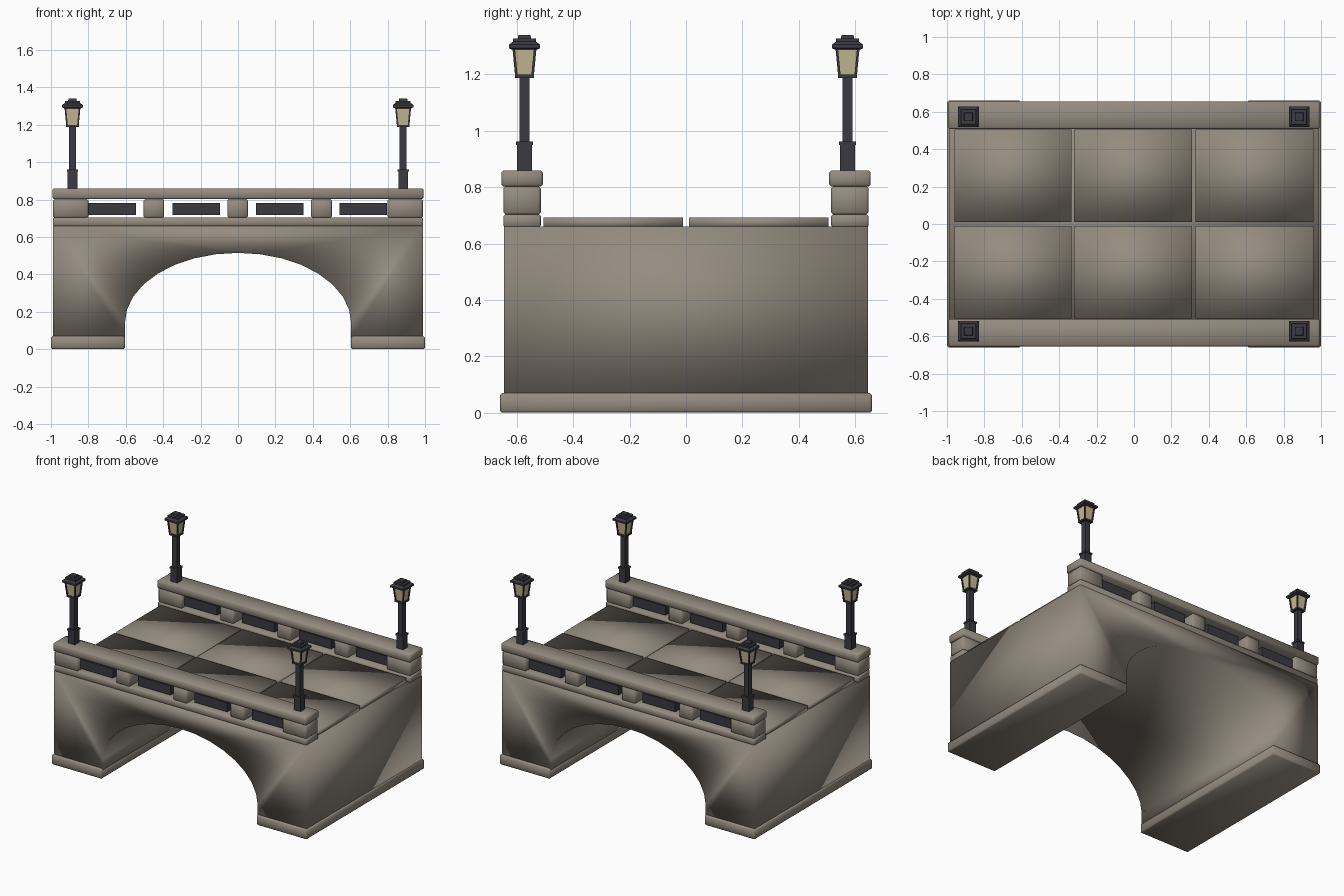
import bpy, bmesh, math
from mathutils import Vector

if "Cube" in bpy.data.objects:
    bpy.data.objects.remove(bpy.data.objects["Cube"])


def material(name, rgb):
    m = bpy.data.materials.new(name)
    m.diffuse_color = (*rgb, 1)
    m.use_nodes = True
    m.node_tree.nodes["Principled BSDF"].inputs["Base Color"].default_value = m.diffuse_color
    return m


STONE = material("warm grey stone", (0.30, 0.262, 0.215))
IRON = material("dark iron", (0.042, 0.042, 0.052))
GLASS = material("pale yellow glass", (0.56, 0.49, 0.30))


def finish(name, bm, mat, smooth=True):
    bmesh.ops.recalc_face_normals(bm, faces=bm.faces)
    for f in bm.faces:
        f.smooth = smooth
    me = bpy.data.meshes.new(name)
    bm.to_mesh(me)
    bm.free()
    me.materials.append(mat)
    ob = bpy.data.objects.new(name, me)
    bpy.context.collection.objects.link(ob)
    return ob


def box(name, x, y, z, mat, bevel=0.0, smooth=True):
    """Box from (min, max) ranges, optionally with chamfered edges."""
    bm = bmesh.new()
    bmesh.ops.create_cube(bm, size=1)
    for v in bm.verts:
        v.co = [(r[0] + r[1]) / 2 + c * (r[1] - r[0]) for r, c in zip((x, y, z), v.co)]
    if bevel:
        bmesh.ops.bevel(bm, geom=bm.edges[:], offset=bevel, segments=1, affect='EDGES')
    return finish(name, bm, mat, smooth)


def square_tower(name, cx, cy, sections, mat):
    """Square rings (width, height) joined upwards and capped."""
    bm = bmesh.new()
    rings = [[bm.verts.new((cx + sx * w / 2, cy + sy * w / 2, z))
              for sx, sy in ((-1, -1), (1, -1), (1, 1), (-1, 1))] for w, z in sections]
    for a, b in zip(rings, rings[1:]):
        for i in range(4):
            j = (i + 1) % 4
            bm.faces.new((a[i], a[j], b[j], b[i]))
    bm.faces.new(rings[0])
    bm.faces.new(rings[-1])
    return finish(name, bm, mat, False)


# Arched bridge body: profile extruded across the width
steps = 16
profile = [(-0.99, 0.06), (-0.605, 0.06)]
for i in range(steps + 1):
    a = math.pi * (1 - i / steps)
    profile.append((0.605 * math.cos(a), 0.14 + 0.375 * math.sin(a)))
profile += [(0.605, 0.06), (0.99, 0.06), (0.99, 0.66), (-0.99, 0.66)]
bm = bmesh.new()
face = bm.faces.new([bm.verts.new((x, -0.645, z)) for x, z in profile])
ext = bmesh.ops.extrude_face_region(bm, geom=[face])
bmesh.ops.translate(bm, vec=(0, 1.29, 0),
                    verts=[g for g in ext["geom"] if isinstance(g, bmesh.types.BMVert)])
finish("arch_body", bm, STONE)

# Footings
box("footing_left", (-1, -0.605), (-0.66, 0.66), (0, 0.07), STONE, 0.008)
box("footing_right", (0.605, 1), (-0.66, 0.66), (0, 0.07), STONE, 0.008)

# Deck slabs
for x in ((-0.96, -0.335), (-0.32, 0.31), (0.33, 0.96)):
    for y in ((-0.505, -0.01), (0.01, 0.505)):
        box("deck_slab", x, y, (0.655, 0.693), STONE)

# Parapets, one on each side
for s in (-1, 1):
    def across(a, b):
        return tuple(sorted((s * a, s * b)))
    box("parapet_base", (-0.99, 0.99), across(0.515, 0.648), (0.657, 0.704), STONE, 0.007)
    box("parapet_coping", (-0.992, 0.992), across(0.508, 0.655), (0.802, 0.86), STONE, 0.008)
    for x in ((-0.988, -0.80), (-0.505, -0.395), (-0.057, 0.053), (0.39, 0.502), (0.80, 0.988)):
        box("parapet_block", x, across(0.515, 0.648), (0.702, 0.804), STONE, 0.009)
    for c in (-0.672, -0.222, 0.222, 0.67):
        box("iron_panel", (c - 0.127, c + 0.127), across(0.545, 0.62), (0.717, 0.782), IRON, 0, False)

# Lamps on the four parapet ends
for cx in (-0.885, 0.883):
    for cy in (-0.573, 0.573):
        # Stepped post up to the lantern tray
        square_tower("lamp_post", cx, cy,
                     [(0.052, 0.855), (0.052, 0.95), (0.06, 0.95), (0.06, 0.962),
                      (0.037, 0.962), (0.037, 1.188), (0.068, 1.188), (0.068, 1.2)], IRON)
        square_tower("lantern_glass", cx, cy, [(0.055, 1.2), (0.073, 1.293)], GLASS)
        # Tiered roof
        square_tower("lantern_roof", cx, cy,
                     [(0.088, 1.288), (0.11, 1.293), (0.11, 1.306), (0.08, 1.317),
                      (0.08, 1.327), (0.047, 1.327), (0.043, 1.34)], IRON)
        # Leaning corner bars
        bm = bmesh.new()
        for sx in (-1, 1):
            for sy in (-1, 1):
                geo = bmesh.ops.create_cube(bm, size=1)
                for v in geo["verts"]:
                    top = v.co.z > 0
                    off = 0.038 if top else 0.029
                    v.co = Vector((cx + sx * off + v.co.x * 0.009,
                                   cy + sy * off + v.co.y * 0.009,
                                   1.291 if top else 1.197))
        finish("lantern_bars", bm, IRON, False)
